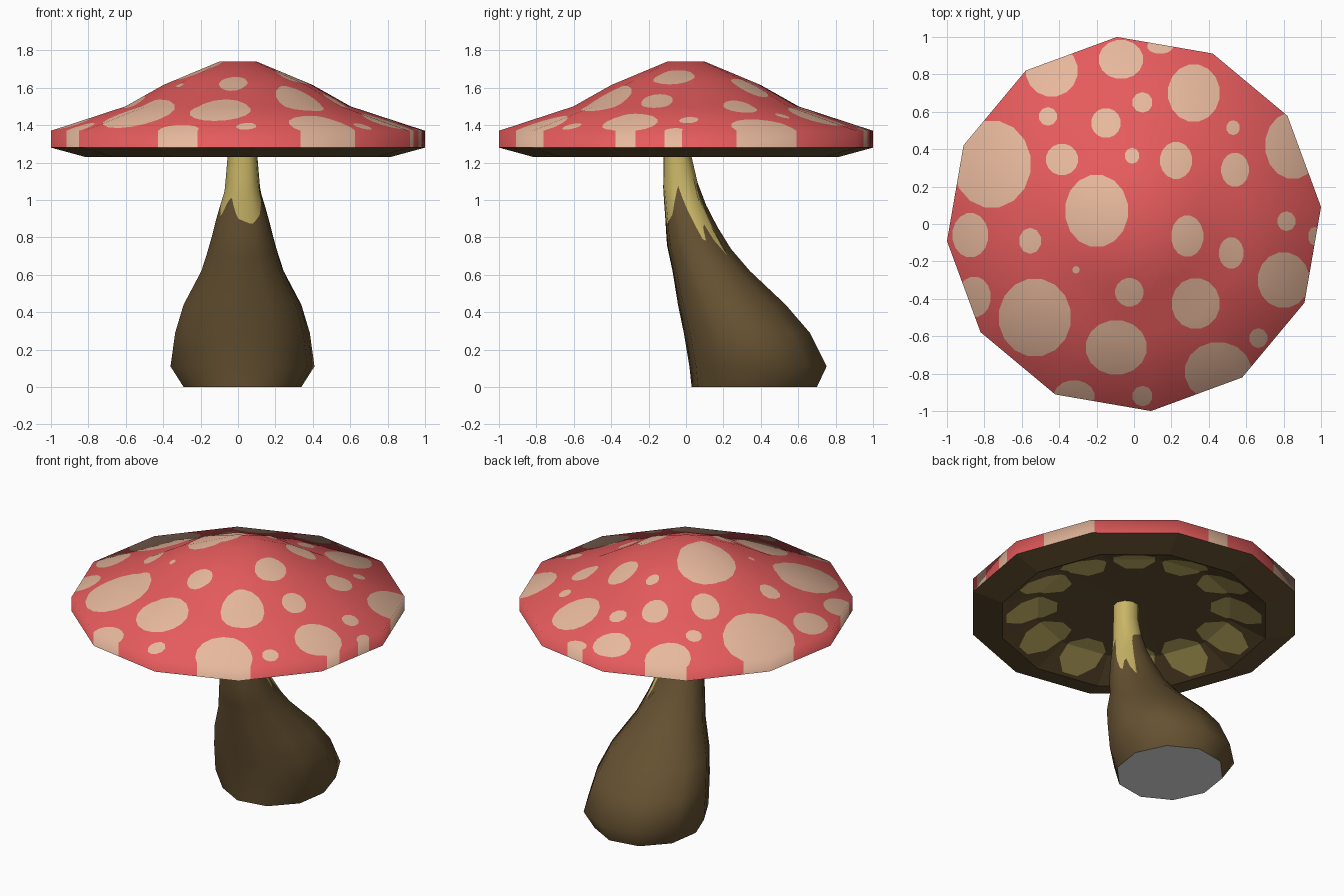
import bpy, bmesh, math
from mathutils import Vector

if "Cube" in bpy.data.objects:
    bpy.data.objects.remove(bpy.data.objects["Cube"])


def material(name, rgb):
    m = bpy.data.materials.new(name)
    m.diffuse_color = (*rgb, 1)
    m.use_nodes = True
    m.node_tree.nodes["Principled BSDF"].inputs["Base Color"].default_value = m.diffuse_color
    return m


RED = material("cap red", (0.79, 0.105, 0.108))
CREAM = material("spot cream", (0.80, 0.48, 0.335))
BROWN = material("stem brown", (0.132, 0.083, 0.031))
GOLD = material("stem gold", (0.59, 0.47, 0.135))
GREY = material("base grey", (0.8, 0.8, 0.8))


def finish(bm, name, mats, normal_of):
    """Make the object, with smooth shading that follows the ideal surface."""
    me = bpy.data.meshes.new(name)
    bm.to_mesh(me)
    bm.free()
    for m in mats:
        me.materials.append(m)
    me.polygons.foreach_set("use_smooth", [True] * len(me.polygons))
    normals = [None] * len(me.loops)
    for p in me.polygons:
        for li in p.loop_indices:
            co = me.vertices[me.loops[li].vertex_index].co
            normals[li] = normal_of(co, p.normal).normalized()
    me.normals_split_custom_set(normals)
    ob = bpy.data.objects.new(name, me)
    bpy.context.collection.objects.link(ob)
    return ob


def bridge(bm, rings, mat_of):
    """Join successive vertex rings with quads."""
    for i in range(len(rings) - 1):
        a, b = rings[i], rings[i + 1]
        n = len(a)
        for j in range(n):
            k = (j + 1) % n
            bm.faces.new((a[j], a[k], b[k], b[j])).material_index = mat_of(i)


def paint(bm, c, rx, ry, rot, n, base, new):
    """Cut an oval through the faces of one colour and recolour its inside."""
    reach = max(rx, ry) + 0.01
    faces = []
    for f in bm.faces:
        if f.material_index != base:
            continue
        xs = [v.co.x for v in f.verts]
        ys = [v.co.y for v in f.verts]
        if (min(xs) < c[0] + reach and max(xs) > c[0] - reach
                and min(ys) < c[1] + reach and max(ys) > c[1] - reach):
            faces.append(f)
    ca, sa = math.cos(rot), math.sin(rot)
    pts = []
    for i in range(n):
        a = math.tau * (i + 0.5) / n
        u, w = rx * math.cos(a), ry * math.sin(a)
        pts.append(Vector((c[0] + u * ca - w * sa, c[1] + u * sa + w * ca, 0)))
    for i in range(n):
        p, q = pts[i], pts[(i + 1) % n]
        out = Vector((q.y - p.y, p.x - q.x, 0)).normalized()
        geom = set(faces)
        for f in faces:
            geom.update(f.edges)
            geom.update(f.verts)
        res = bmesh.ops.bisect_plane(bm, geom=list(geom), dist=1e-5, plane_co=p, plane_no=out)
        faces = [f for f in res["geom"] if isinstance(f, bmesh.types.BMFace)
                 and (f.calc_center_median() - p).dot(out) < 0]
    for f in faces:
        f.material_index = new


# Cap: twelve-sided lathe, hollow underneath
START = math.radians(5.2)
PROFILE = [(0.06, 1.335), (0.6, 1.32), (0.82, 1.23), (1.004, 1.28),
           (1.004, 1.37), (0.605, 1.5), (0.4, 1.615), (0.1, 1.74)]
bm = bmesh.new()
rings = [[bm.verts.new((r * math.cos(START + j * math.tau / 12),
                        r * math.sin(START + j * math.tau / 12), z)) for j in range(12)]
         for r, z in PROFILE]
bridge(bm, rings, lambda i: 2 if i < 3 else 0)
bm.faces.new(rings[-1]).material_index = 0
bm.faces.new(rings[0][::-1]).material_index = 2

# Cap spots: x, y, half width, half depth
SPOTS = [
    (-.76, .32, .21, .235), (-.20, .07, .17, .195), (-.44, .82, .14, .14), (-.07, .88, .12, .105),
    (.14, .95, .07, .04), (.32, .70, .14, .155), (.045, .65, .055, .055), (-.15, .54, .08, .08),
    (-.46, .575, .05, .05), (-.385, .345, .087, .085), (-.01, .365, .04, .043), (.225, .34, .087, .1),
    (.53, .515, .037, .04), (.54, .29, .075, .092), (.85, .42, .15, .18), (.285, -.065, .087, .112),
    (.52, -.155, .067, .085), (.815, .015, .05, .053), (.965, -.065, .035, .05), (.80, -.30, .14, .15),
    (-.555, -.09, .06, .07), (-.875, -.06, .097, .12), (-.855, -.39, .09, .11), (-.53, -.50, .195, .21),
    (-.31, -.245, .02, .02), (-.025, -.365, .077, .077), (.33, -.425, .13, .137), (-.095, -.66, .165, .147),
    (.45, -.79, .18, .16), (.665, -.61, .05, .053), (.045, -.92, .055, .055), (-.32, -.92, .11, .085)]
for x, y, rx, ry in SPOTS:
    paint(bm, (x, y), rx, ry, 0, 16 if rx > 0.06 else 10, 0, 1)

# Gold patches on the underside, one per side
for j in range(12):
    a = START + (j + 0.5) * math.tau / 12
    paint(bm, (0.615 * math.cos(a), 0.615 * math.sin(a)), 0.165, 0.135, a, 8, 2, 3)


def cap_normal(co, face_n):
    d = Vector((co.x, co.y, 0))
    r = d.length
    d.normalize()
    if face_n.z < -0.2:
        return face_n.copy()
    if face_n.z < 0.5:                      # rim wall
        t = min(max((co.z - 1.28) / 0.09, 0), 1)
        return d * (0.87 - 0.2 * t) + Vector((0, 0, 0.4 + 0.34 * t))
    t = min(max((1.5 - co.z) / 0.13, 0), 1)  # cone, turning over at the rim
    return d * (0.4 * min(r / 0.35, 1) + 0.27 * t) + Vector((0, 0, 0.91 - 0.17 * t))


finish(bm, "cap", [RED, CREAM, BROWN, GOLD], cap_normal)

# Stem: leaning ten-sided tube; z, centre y, half width, half depth
STEM = [(0, .365, .315, .335), (.11, .385, .385, .367), (.29, .325, .36, .337), (.44, .245, .315, .288),
        (.62, .135, .22, .207), (.76, .06, .175, .162), (.92, .01, .135, .122), (1.05, -.025, .095, .097),
        (1.23, -.045, .08, .075), (1.34, -.045, .08, .075)]
# Lower edge of the gold top: angle round the stem, height
EDGE = [(-180, 1.02), (-152, .91), (-125, 1.02), (-100, .9), (-70, .87), (-45, .92), (-8, 1.08),
        (18, .75), (31, .9), (46, .69), (65, 1.08), (120, 1.12), (180, 1.02)]


def lerp_table(table, t):
    for a, b in zip(table, table[1:]):
        if t <= b[0]:
            k = (t - a[0]) / (b[0] - a[0])
            return [p + (q - p) * k for p, q in zip(a[1:], b[1:])]
    return table[-1][1:]


SIDES, SUB = 10, 6
columns = []
for j in range(SIDES * SUB):
    side, k = divmod(j, SUB)
    a0 = math.radians(9) + side * math.tau / SIDES
    a1 = a0 + math.tau / SIDES
    k /= SUB
    ux = (math.cos(a0) * (1 - k) + math.cos(a1) * k) * 1.012
    uy = (math.sin(a0) * (1 - k) + math.sin(a1) * k) * 1.012
    edge = lerp_table(EDGE, math.degrees(math.atan2(uy, ux)))[0]
    zs = [0, .11, .29, .44, .62]
    zs += [.62 + (edge - .62) * i / 4 for i in range(1, 5)]
    zs += [edge + (1.23 - edge) * i / 4 for i in range(1, 5)] + [1.34]
    col = []
    for z in zs:
        cy, rx, ry = lerp_table(STEM, z)
        col.append((0.024 + rx * ux, cy + ry * uy, z))
    columns.append(col)
bm = bmesh.new()
rings = [[bm.verts.new(col[i]) for col in columns] for i in range(len(columns[0]))]
bridge(bm, rings, lambda i: 0 if i < 8 else 1)
bm.faces.new(rings[0][::-1]).material_index = 2


def stem_field(x, y, z):
    cy, rx, ry = lerp_table(STEM, min(max(z, 0), 1.34))
    return math.hypot((x - 0.024) / rx, (y - cy) / ry)


def stem_normal(co, face_n):
    if face_n.z < -0.95:
        return face_n.copy()
    x, y, z = co
    z = max(z, 0.06)
    e = 0.06
    return Vector((stem_field(x + e, y, z) - stem_field(x - e, y, z),
                   stem_field(x, y + e, z) - stem_field(x, y - e, z),
                   stem_field(x, y, z + e) - stem_field(x, y, z - e)))


finish(bm, "stem", [BROWN, GOLD, GREY], stem_normal)
